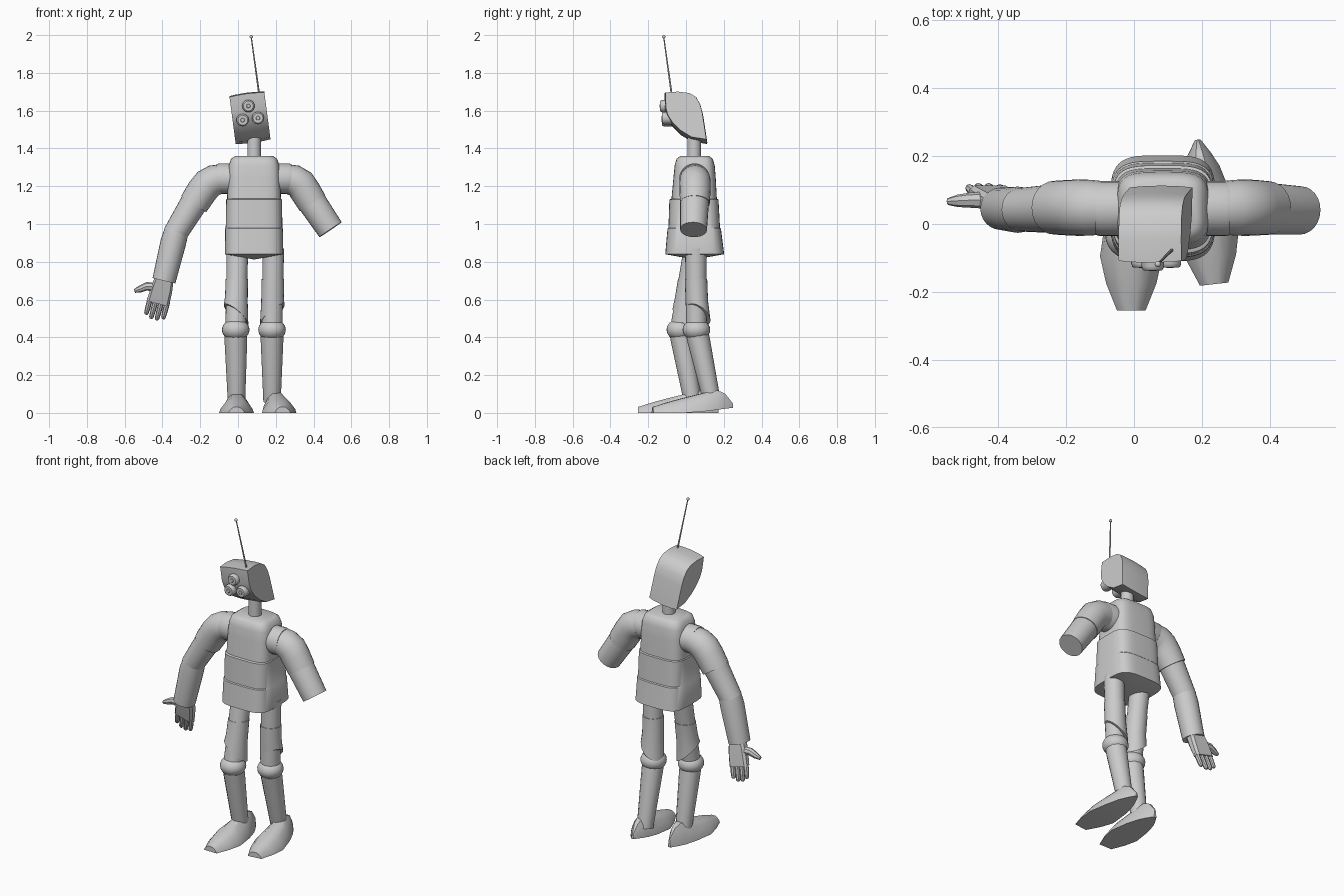
import bpy, bmesh, math
from mathutils import Vector as V, Matrix

if "Cube" in bpy.data.objects:
    bpy.data.objects.remove(bpy.data.objects["Cube"])

def finish(name, bm, angle=35):
    bmesh.ops.recalc_face_normals(bm, faces=bm.faces)
    me = bpy.data.meshes.new(name)
    bm.to_mesh(me)
    bm.free()
    ob = bpy.data.objects.new(name, me)
    bpy.context.collection.objects.link(ob)
    bpy.ops.object.select_all(action='DESELECT')
    ob.select_set(True)
    bpy.context.view_layer.objects.active = ob
    bpy.ops.object.shade_smooth_by_angle(angle=math.radians(angle))
    return ob

def loft(name, rings, apex=None, angle=35):
    """Skin a list of equal-length rings and cap both ends (apex = point closing the first)."""
    bm = bmesh.new()
    vs = [[bm.verts.new(p) for p in r] for r in rings]
    n = len(vs[0])
    for a, b in zip(vs, vs[1:]):
        for i in range(n):
            bm.faces.new((a[i], a[(i + 1) % n], b[(i + 1) % n], b[i]))
    if apex:
        t = bm.verts.new(apex)
        for i in range(n):
            bm.faces.new((t, vs[0][i], vs[0][(i + 1) % n]))
    else:
        bm.faces.new(vs[0])
    bm.faces.new(vs[-1])
    return finish(name, bm, angle)

def tube(name, pts, radii, sides=24, angle=35):
    """Round tube along a path, one radius per point."""
    pts = [V(p) for p in pts]
    rings = []
    for i, (p, r) in enumerate(zip(pts, radii)):
        d = (pts[min(i + 1, len(pts) - 1)] - pts[max(i - 1, 0)]).normalized()
        u = V((0, 1, 0)) if abs(d.y) < .9 else V((1, 0, 0))
        u = (u - d * u.dot(d)).normalized()
        w = d.cross(u)
        rings.append([p + r * (u * math.cos(a) + w * math.sin(a))
                      for a in (2 * math.pi * k / sides for k in range(sides))])
    return loft(name, rings, angle=angle)

def ball(name, c, r, squash=1):
    bm = bmesh.new()
    bmesh.ops.create_uvsphere(bm, u_segments=24, v_segments=14, radius=r,
                              matrix=Matrix.Translation(c) @ Matrix.Diagonal((1, 1, squash, 1)))
    return finish(name, bm)

# Torso: rounded-box sections (z, half width, front y, back y)
def section(z, w, y0, y1, n=48, e=.5):
    f = lambda c: math.copysign(abs(c) ** e, c)
    return [(.085 + w * f(math.cos(a)), (y0 + y1) / 2 + (y1 - y0) / 2 * f(math.sin(a)), z)
            for a in (2 * math.pi * k / n for k in range(n))]

loft("waist_skirt", [section(*s) for s in (
    (.84, .155, -.11, .202), (.975, .153, -.098, .185), (.98, .15, -.093, .18),
    (1.13, .148, -.088, .172), (1.135, .138, -.075, .16))], apex=(.085, .045, .812))
loft("chest", [section(*s) for s in (
    (1.12, .143, -.078, .164), (1.25, .139, -.066, .157), (1.31, .134, -.06, .152),
    (1.345, .122, -.05, .142), (1.36, .1, -.03, .122))], angle=50)
tube("neck", [(.085, .043, 1.35), (.085, .043, 1.48)], [.036, .036])

# Head: side profile widened across x, tilted to one side
HEAD = Matrix.Translation((.063, 0, 1.565)) @ Matrix.Rotation(math.radians(-7.5), 4, 'Y')
profile = [(-.113, .125), (-.045, .13), (.02, .122), (.055, .1), (.077, .06), (.09, .01), (.112, -.135),
           (.03, -.122), (-.03, -.085), (-.075, -.04), (-.1, 0), (-.111, .04)]
loft("head", [[HEAD @ V((x, y * s, z * s)) for y, z in profile]
              for x, s in ((-.093, .96), (-.06, .99), (0, 1.01), (.06, .99), (.093, .96))])

# Three lens eyes
for i, (x, z, y) in enumerate(((0, .06, -.137), (-.04, -.01, -.128), (.042, -.01, -.128))):
    p = lambda d: HEAD @ V((x, y + d, z))
    tube(f"eye_ring_{i}", [p(.06), p(.012), p(.003), p(0), p(0), p(.008)],
         [.033, .033, .03, .026, .022, .019], 20)
    tube(f"eye_lens_{i}", [p(.01), p(.002), p(-.002)], [.014, .014, .009], 16)

# Antenna
tube("antenna", [(.113, -.075, 1.68), (.07, -.118, 1.99)], [.005, .003], 8)
ball("antenna_tip", (.07, -.118, 1.991), .009)

# Shoulders
for side in (-1, 1):
    tube("shoulder_ring", [(.085 + side * d, .045, 1.24) for d in (.1, .185, .198)], [.081, .081, .077])

# Full arm
def arm(name, pts, radii):
    tube(name, [(x, y, z) for x, y, z in pts], radii)

arm("right_upper_arm", [(-.09, .048, 1.238), (-.125, .048, 1.232), (-.16, .048, 1.212), (-.19, .048, 1.175),
                        (-.235, .048, 1.105)], [.078, .082, .083, .082, .079])
arm("right_elbow", [(-.21, .046, 1.15), (-.335, .042, .945)], [.074, .064])
arm("right_forearm", [(-.325, .042, .965), (-.342, .042, .905), (-.392, .045, .70)], [.064, .068, .062])

# Stub arm
arm("left_upper_arm", [(.26, .048, 1.238), (.295, .048, 1.232), (.33, .048, 1.212), (.355, .048, 1.175),
                       (.395, .047, 1.11)], [.078, .082, .083, .082, .079])
arm("left_forearm_stub", [(.365, .046, 1.155), (.378, .046, 1.136), (.49, .04, .97)], [.074, .077, .071])

# Hand: palm, four fingers, thumb
axis, across = V((-.055, .05, -.21)).normalized(), V((.966, 0, -.253))
wrist, flat = V((-.39, .06, .71)), V((0, 1, 0))
def slab(t, w, h):
    c = wrist + axis * t
    return [c + across * w * a + flat * h * b for a, b in
            ((-1, -.5), (-.8, -1), (.8, -1), (1, -.5), (1, .5), (.8, 1), (-.8, 1), (-1, .5))]
loft("palm", [slab(0, .05, .03), slab(.06, .058, .028), slab(.14, .061, .022)])
for i in range(4):
    c = wrist + across * (-.046 + .031 * i)
    end = .205 + .015 * (i in (1, 2))
    tube(f"finger_{i}", [c + axis * .12, c + axis * .18, c + axis * end, c + axis * (end + .008)],
         [.015, .014, .012, .007], 8)
tube("thumb", [(-.42, .07, .665), (-.485, .07, .67), (-.52, .068, .655), (-.548, .066, .645)],
     [.026, .022, .018, .01], 8)

# Legs and feet
def leg(name, hip, knee, ankle, out):
    hip, knee, ankle = V(hip), V(knee), V(ankle)
    tube(name + "_thigh", [hip, hip.lerp(knee, .6), knee], [.057, .055, .055])
    # thigh guard with a slanted lower edge
    rings = []
    for z, r, slant in ((.71, .059, 0), (.6, .06, .3), (.52, .065, 1)):
        c = hip.lerp(knee, (hip.z - z) / (hip.z - knee.z))
        rings.append([(c.x + r * math.cos(a), c.y + (.01 * slant) + r * math.sin(a),
                       z + slant * (.05 * out * math.cos(a) - .03 * math.sin(a)))
                      for a in (2 * math.pi * k / 24 for k in range(24))])
    loft(name + "_thigh_guard", rings)
    ball(name + "_knee", knee, .073, .8)
    tube(name + "_shin", [knee, knee.lerp(ankle, .15), ankle], [.06, .06, .046], 12)

def foot(name, x, toe_y, yaw, lift):
    m = Matrix.Translation((x, toe_y, 0)) @ Matrix.Rotation(yaw, 4, 'Z')
    rings = []
    for t, w, top in ((0, .042, .032), (.08, .074, .058), (.16, .092, .08), (.27, .076, .108),
                      (.345, .055, .122), (.385, .035, .105), (.428, .008, .05)):
        b = lift * max(0, t - .2)
        rings.append([m @ V((px * w, t, b + f * (top - b))) for px, f in
                      ((-1, 0), (1, 0), (.93, .25), (.62, .72), (.3, .97), (-.3, .97), (-.62, .72), (-.93, .25))])
    loft(name, rings, angle=40)

leg("right", (-.003, .045, .87), (-.012, -.03, .44), (-.008, .035, .06), -1)
leg("left", (.187, .052, .87), (.18, .055, .44), (.18, .138, .06), 1)
foot("right_foot", -.008, -.255, 0, .0)
foot("left_foot", .236, -.177, math.radians(6.5), .12)
